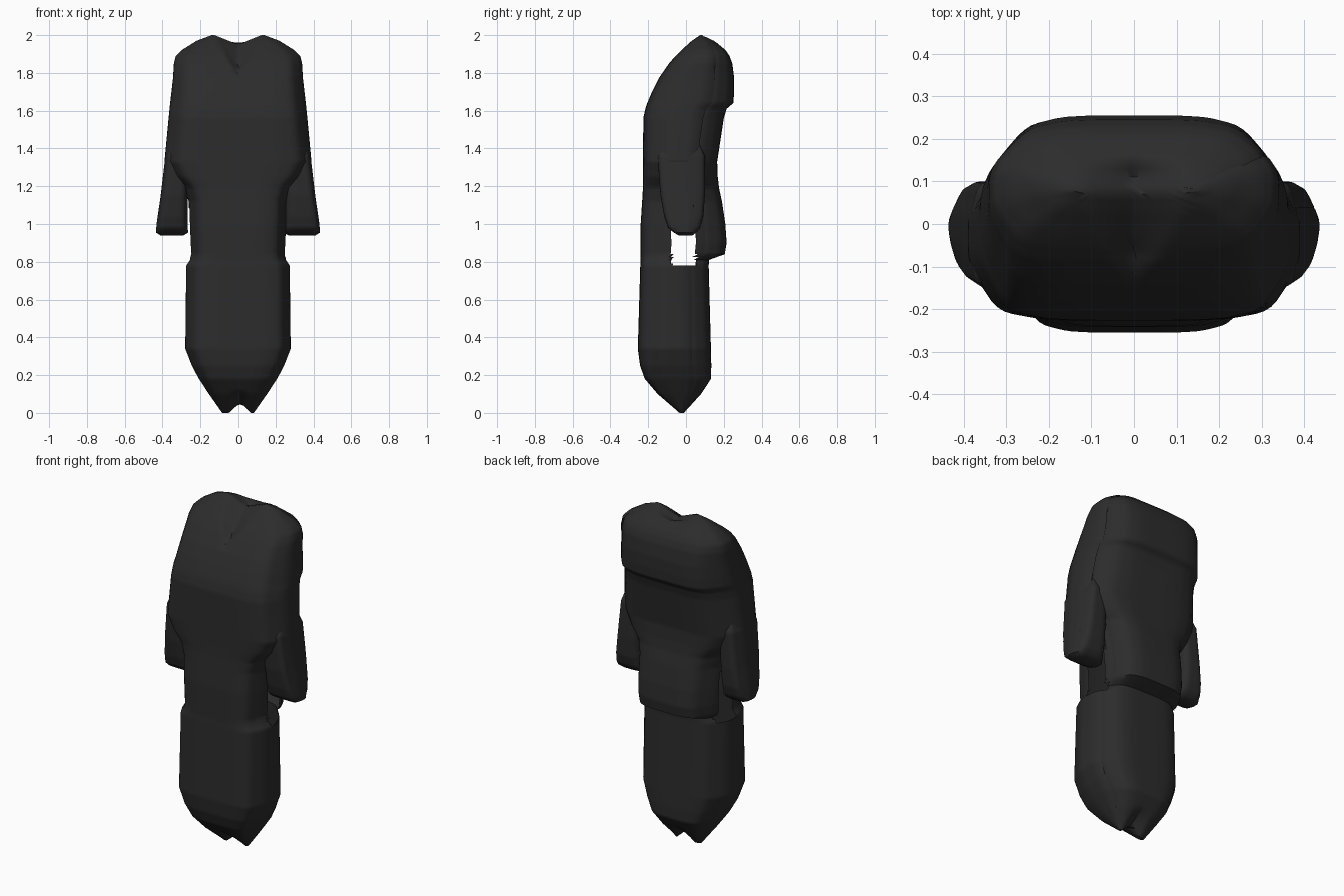
import bpy, bmesh, math

if "Cube" in bpy.data.objects:
    bpy.data.objects.remove(bpy.data.objects["Cube"])

cloth = bpy.data.materials.new("charcoal cloth")
cloth.diffuse_color = (0.025, 0.025, 0.025, 1)
cloth.use_nodes = True
cloth.node_tree.nodes["Principled BSDF"].inputs["Base Color"].default_value = cloth.diffuse_color
N = 112  # points around each section


def section(w, yf, yb):
    """Rounded octagon, resampled evenly, starting at the +x side."""
    d = yb - yf
    quarter = [(w, yf + d * .67), (w * .66, yb)]
    front = [(w * .78, yf), (w, yf + d * .33)]
    pts = quarter + [(-x, y) for x, y in reversed(quarter)]
    pts += [(-x, y) for x, y in reversed(front)] + front
    for _ in range(3):  # cut the corners round
        out = []
        for i, a in enumerate(pts):
            b = pts[(i + 1) % len(pts)]
            out += [(a[0] + (b[0] - a[0]) * t, a[1] + (b[1] - a[1]) * t) for t in (.17, .83)]
        pts = out
    mid = (w, (yf + yb) / 2)
    pts = [mid] + pts[1:] + [pts[0], mid] if pts[0][1] < mid[1] else [mid] + pts + [mid]
    run = [0]
    for a, b in zip(pts, pts[1:]):
        run.append(run[-1] + math.dist(a, b))
    ring, j = [], 0
    for i in range(N):
        s = run[-1] * i / N
        while run[j + 1] < s:
            j += 1
        t = (s - run[j]) / max(run[j + 1] - run[j], 1e-9)
        a, b = pts[j], pts[j + 1]
        ring.append((a[0] + (b[0] - a[0]) * t, a[1] + (b[1] - a[1]) * t))
    return ring


def loft(name, levels, shape, drop=None, step=0.012):
    """Skin sections given as (z, half width, front y, back y), top to bottom."""
    rows = []
    for a, b in zip(levels, levels[1:]):
        n = max(1, round((a[0] - b[0]) / step))
        rows += [[p + (q - p) * k / n for p, q in zip(a, b)] for k in range(n)]
    rows.append(levels[-1])
    bm = bmesh.new()
    rings = [[bm.verts.new(shape(x, y, r[0])) for x, y in section(*r[1:])] for r in rows]
    for a, b in zip(rings, rings[1:]):
        for i in range(N):
            j = (i + 1) % N
            bm.faces.new((a[i], b[i], b[j], a[j]))
    h = N // 2
    for c in (rings[0], rings[-1]):  # front-to-back caps
        for i in range(1, h - 1):
            bm.faces.new((c[i], c[i + 1], c[N - i - 1], c[N - i]))
        bm.faces.new((c[0], c[1], c[N - 1]))
        bm.faces.new((c[h - 1], c[h], c[h + 1]))
    bmesh.ops.recalc_face_normals(bm, faces=bm.faces)
    if drop:
        gone = [f for f in bm.faces if drop(f.calc_center_median())]
        bmesh.ops.delete(bm, geom=gone, context='FACES')
    me = bpy.data.meshes.new(name)
    bm.to_mesh(me)
    bm.free()
    me.materials.append(cloth)
    ob = bpy.data.objects.new(name, me)
    bpy.context.collection.objects.link(ob)
    bpy.context.view_layer.objects.active = ob
    ob.select_set(True)
    bpy.ops.object.shade_smooth_by_angle(angle=math.radians(45))
    ob.select_set(False)


def neck_and_hem(x, y, z):
    # V-shaped neckline pressed into the front, notch lifted into the hem
    h = 0.125 * (z - 1.77) / 0.23
    if h > 0 and abs(x) < h:
        fade = min(1, max(0, (0.16 - y) / 0.05))
        z -= 0.05 * (1 - abs(x) / h) * min(1, h / 0.06) * fade
    if z < 0.12 and abs(x - .01) < 0.06:
        z += 0.055 * (1 - abs(x - .01) / 0.06) * (1 - z / 0.12)
    return x, y, z


def arm_gap(c):
    return abs(c.x) > 0.2 and -0.075 < c.y < 0.055 and 0.775 < c.z < 1.08


# Robe: shoulders, bulging back, waist and tapered skirt in one open shell
loft("robe", [
    (2.00, .14, .07, .09),
    (1.97, .22, .03, .15),
    (1.92, .30, -.025, .21),
    (1.89, .33, -.055, .23),
    (1.85, .34, -.09, .245),
    (1.77, .345, -.145, .255),
    (1.70, .353, -.18, .255),
    (1.64, .360, -.205, .25),
    (1.61, .363, -.215, .215),
    (1.56, .368, -.226, .20),
    (1.33, .390, -.227, .165),
    (1.25, .345, -.227, .168),
    (1.19, .285, -.228, .175),
    (1.12, .262, -.232, .19),
    (1.00, .258, -.24, .208),
    (0.90, .254, -.24, .215),
    (0.84, .25, -.24, .205),
    (0.81, .255, -.24, .122),
    (0.78, .275, -.242, .12),
    (0.34, .280, -.255, .132),
    (0.25, .245, -.243, .134),
    (0.18, .208, -.218, .132),
    (0.10, .155, -.15, .08),
    (0.00, .085, -.035, -.01)], neck_and_hem, arm_gap)

# Sleeves: flattened tubes hanging from the upper robe, rounded below;
# the right one reaches in to the waist, the left one leaves a slit
for side, name, reach in ((1, "sleeve_right", 1.4), (-1, "sleeve_left", 1.05)):
    def hang(x, y, z):
        if x * side < 0:
            x *= reach
        return x + side * (.352 - .08 * max(0, z - 1)), y, z
    loft(name, [
        (1.48, .03, -.08, .05),
        (1.36, .062, -.15, .10),
        (1.15, .07, -.135, .1),
        (1.04, .077, -.115, .092),
        (0.98, .081, -.095, .075),
        (0.955, .083, -.065, .055),
        (0.94, .06, -.04, .035)], hang)
